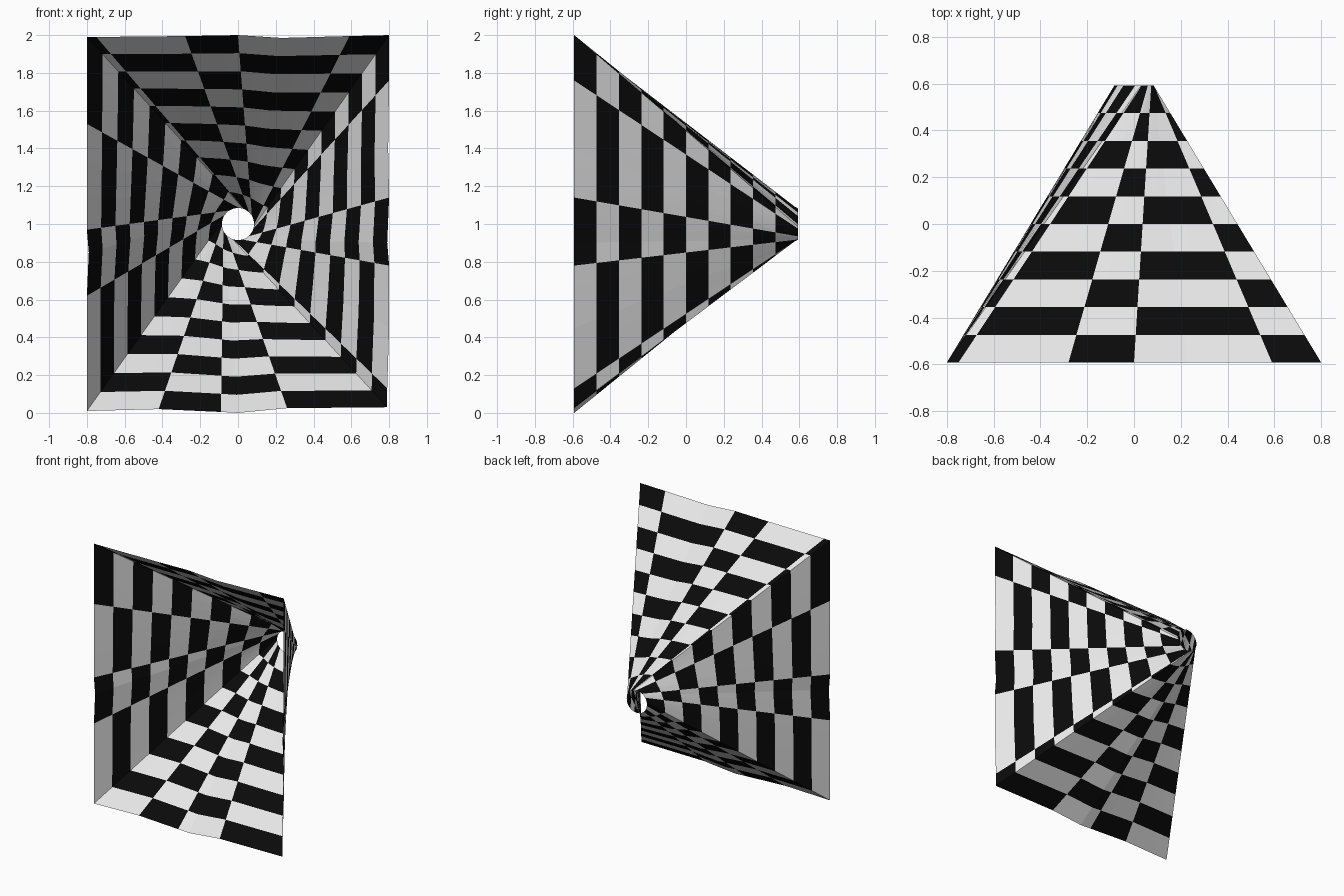
import bpy, bmesh, math

if "Cube" in bpy.data.objects:
    bpy.data.objects.remove(bpy.data.objects["Cube"])

def material(name, c):
    m = bpy.data.materials.new(name)
    m.diffuse_color = (c, c, c, 1)
    m.use_nodes = True
    m.node_tree.nodes["Principled BSDF"].inputs["Base Color"].default_value = m.diffuse_color
    return m

# Front rim, clockwise from top middle: x, z, 1 where the check colour swaps
RIM = [(0, 2, 1), (.23, 1.985, 0), (.59, 1.995, 1), (.8, 2, 0),
       (.8, 1.76, 1), (.795, 1.4, 0), (.8, 1.14, 1), (.79, .9, 0),
       (.8, .78, 1), (.8, .45, 0), (.79, .13, 1), (.79, .03, 0),
       (.26, .025, 1), (0, 0, 0), (-.09, .005, 1), (-.42, .02, 1),
       (-.8, .01, 0), (-.8, .3, 0), (-.8, .62, 1), (-.79, .85, 0),
       (-.8, .97, 1), (-.8, 1.53, 1), (-.8, 1.99, 0), (-.75, 1.99, 1),
       (-.28, 1.995, 1)]
BANDS, SUB = 10, 3
Y, RADIUS, CZ = .592, .085, 1.0
TWIST = math.radians(-60)

# Split rim segments so the round end is smooth enough
points, colours, colour = [], [], 1
for i, (x, z, swap) in enumerate(RIM):
    nx, nz, _ = RIM[(i + 1) % len(RIM)]
    colour ^= swap
    for s in range(SUB):
        f = s / SUB
        points.append((x + (nx - x) * f, z + (nz - z) * f))
        colours.append(colour)

# Funnel skin: straight lines from the rectangular rim to the twisted round hole
bm = bmesh.new()
rings = []
for j in range(BANDS + 1):
    t = j / BANDS
    ring = []
    for x, z in points:
        a = math.atan2(z - CZ, x) + TWIST
        ex, ez = RADIUS * math.cos(a), CZ + RADIUS * math.sin(a)
        ring.append(bm.verts.new((x + (ex - x) * t, -Y + 2 * Y * t, z + (ez - z) * t)))
    rings.append(ring)

n = len(points)
for j in range(BANDS):
    for i in range(n):
        k = (i + 1) % n
        f = bm.faces.new((rings[j][i], rings[j][k], rings[j + 1][k], rings[j + 1][i]))
        f.material_index = (colours[i] + j) % 2   # checker rule

mesh = bpy.data.meshes.new("checkered_funnel")
bm.to_mesh(mesh)
bm.free()
mesh.materials.append(material("white", .8))
mesh.materials.append(material("black", .003))
bpy.context.collection.objects.link(bpy.data.objects.new("checkered_funnel", mesh))
